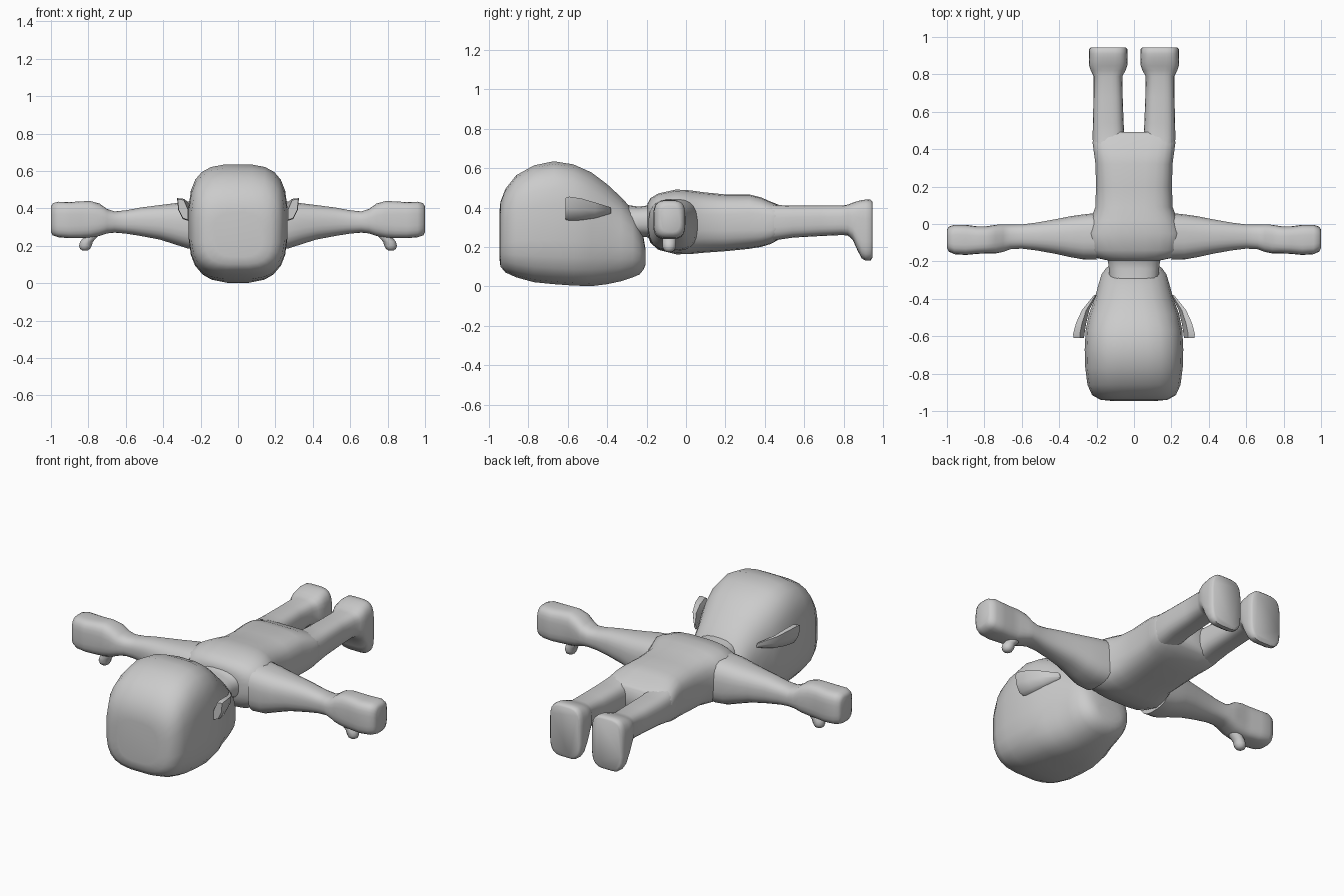
import bpy, bmesh, math
from mathutils import Vector


def finish(name, rings, mirror):
    """Skin a list of point rings, cap both ends, shade smooth."""
    bm = bmesh.new()
    loops = [[bm.verts.new(p) for p in ring] for ring in rings]
    n = len(loops[0])
    for a, b in zip(loops, loops[1:]):
        for i in range(n):
            j = (i + 1) % n
            bm.faces.new((a[i], a[j], b[j], b[i]))
    bm.faces.new(loops[0])
    bm.faces.new(loops[-1])
    bmesh.ops.recalc_face_normals(bm, faces=bm.faces)
    me = bpy.data.meshes.new(name)
    bm.to_mesh(me)
    bm.free()
    me.shade_smooth()
    me.set_sharp_from_angle(angle=math.radians(55))
    ob = bpy.data.objects.new(name, me)
    bpy.context.collection.objects.link(ob)
    if mirror:
        ob.modifiers.new("mirror", 'MIRROR').use_mirror_merge = False
    return ob


def loft(name, axis, sections, mirror=False, n=24):
    """Sections: (position, side min, side max, z min, z max, squareness)."""
    rings = []
    for t, a0, a1, z0, z1, p in sections:
        ring = []
        for i in range(n):
            w = 2 * math.pi * (i + 0.5) / n
            c, s = math.cos(w), math.sin(w)
            u = math.copysign(abs(c) ** (2 / p), c)
            v = math.copysign(abs(s) ** (2 / p), s)
            a = (a0 + a1) / 2 + u * (a1 - a0) / 2
            z = (z0 + z1) / 2 + v * (z1 - z0) / 2
            ring.append((t, a, z) if axis == 'x' else (a, t, z))
        rings.append(ring)
    return finish(name, rings, mirror)


def centred(rows):
    return [(y, -w, w, z0, z1, p) for y, w, z0, z1, p in rows]


# Head, crown towards -y, face down
loft("head", 'y', centred([
    (-0.945, 0.13, 0.14, 0.38, 3),
    (-0.94, 0.18, 0.10, 0.43, 3.2),
    (-0.915, 0.225, 0.07, 0.495, 3.3),
    (-0.86, 0.25, 0.045, 0.565, 3.3),
    (-0.77, 0.262, 0.02, 0.615, 3.2),
    (-0.67, 0.265, 0.01, 0.636, 3.2),
    (-0.57, 0.26, 0.003, 0.62, 3.1),
    (-0.48, 0.242, 0.0, 0.58, 2.8),
    (-0.40, 0.212, 0.01, 0.52, 2.6),
    (-0.33, 0.193, 0.025, 0.455, 2.5),
    (-0.27, 0.175, 0.045, 0.39, 2.4),
    (-0.235, 0.15, 0.06, 0.32, 2.3),
    (-0.215, 0.12, 0.085, 0.25, 2.2),
    (-0.205, 0.08, 0.11, 0.19, 2),
]))

# Ears, swept out from the head
ear = []
for root, flare in (((0.205, -0.38, 0.385), 0.25), ((0.255, -0.46, 0.385), 0.65),
                    ((0.278, -0.53, 0.39), 0.9), ((0.29, -0.59, 0.393), 1.0),
                    ((0.29, -0.61, 0.393), 0.9)):
    outline = ((0.036, 0.062), (0.0, 0.058), (-0.025, 0.0),
               (-0.025, -0.06), (0.005, -0.05), (0.03, 0.0))
    ear.append([Vector(root) + Vector((x * flare, 0, z * flare)) for x, z in outline])
finish("ear", ear, True)

# Neck
loft("neck", 'y', centred([
    (-0.34, 0.13, 0.20, 0.42, 2.5),
    (-0.24, 0.135, 0.25, 0.405, 2.5),
    (-0.20, 0.14, 0.25, 0.41, 2.5),
    (-0.13, 0.16, 0.22, 0.45, 2.5),
]))

# Torso
loft("torso", 'y', centred([
    (-0.195, 0.14, 0.26, 0.42, 2.6),
    (-0.18, 0.21, 0.22, 0.448, 2.8),
    (-0.14, 0.25, 0.185, 0.472, 3),
    (-0.05, 0.265, 0.162, 0.492, 3),
    (0.02, 0.235, 0.163, 0.488, 3),
    (0.09, 0.208, 0.17, 0.478, 3),
    (0.20, 0.204, 0.178, 0.467, 3.2),
    (0.32, 0.207, 0.19, 0.467, 3.4),
    (0.38, 0.215, 0.20, 0.452, 3.6),
    (0.43, 0.222, 0.215, 0.43, 3.8),
    (0.475, 0.22, 0.24, 0.412, 3.8),
    (0.492, 0.205, 0.26, 0.40, 3.8),
]))

# Legs with feet pointing down
loft("leg", 'y', [
    (0.38, 0.04, 0.215, 0.22, 0.43, 3),
    (0.46, 0.05, 0.222, 0.235, 0.413, 3),
    (0.54, 0.055, 0.22, 0.247, 0.41, 3),
    (0.68, 0.06, 0.217, 0.255, 0.41, 3),
    (0.79, 0.062, 0.217, 0.26, 0.41, 3),
    (0.82, 0.045, 0.232, 0.258, 0.415, 3.2),
    (0.845, 0.036, 0.24, 0.235, 0.425, 3.5),
    (0.87, 0.033, 0.242, 0.18, 0.433, 3.8),
    (0.89, 0.033, 0.242, 0.142, 0.438, 4),
    (0.91, 0.033, 0.242, 0.13, 0.441, 4),
    (0.935, 0.035, 0.24, 0.13, 0.44, 4),
    (0.945, 0.045, 0.23, 0.145, 0.43, 4),
], True)

# Arms with mitten hands
loft("arm", 'x', [
    (0.20, -0.192, 0.06, 0.18, 0.445, 2.8),
    (0.27, -0.19, 0.052, 0.185, 0.438, 2.8),
    (0.34, -0.178, 0.042, 0.208, 0.428, 2.6),
    (0.42, -0.16, 0.026, 0.233, 0.418, 2.5),
    (0.52, -0.142, 0.008, 0.252, 0.405, 2.5),
    (0.60, -0.132, -0.002, 0.265, 0.39, 2.5),
    (0.66, -0.135, -0.003, 0.27, 0.384, 2.5),
    (0.70, -0.15, -0.002, 0.266, 0.397, 2.7),
    (0.74, -0.158, -0.004, 0.252, 0.426, 3),
    (0.79, -0.158, -0.012, 0.242, 0.44, 3.2),
    (0.84, -0.16, -0.012, 0.24, 0.438, 3.4),
    (0.90, -0.166, -0.004, 0.24, 0.434, 3.6),
    (0.96, -0.162, -0.004, 0.245, 0.436, 3.6),
    (0.99, -0.148, -0.014, 0.255, 0.428, 3.4),
    (1.0, -0.128, -0.03, 0.275, 0.41, 3),
], True)

# Thumbs under the palms
thumb = []
for x, z, r in ((0.765, 0.30, 0.035), (0.785, 0.25, 0.036), (0.81, 0.222, 0.034),
                (0.816, 0.20, 0.034), (0.818, 0.183, 0.026), (0.818, 0.174, 0.012)):
    thumb.append([(x + r * math.cos(k * math.pi / 6),
                   -0.085 + r * math.sin(k * math.pi / 6), z) for k in range(12)])
finish("thumb", thumb, True)
